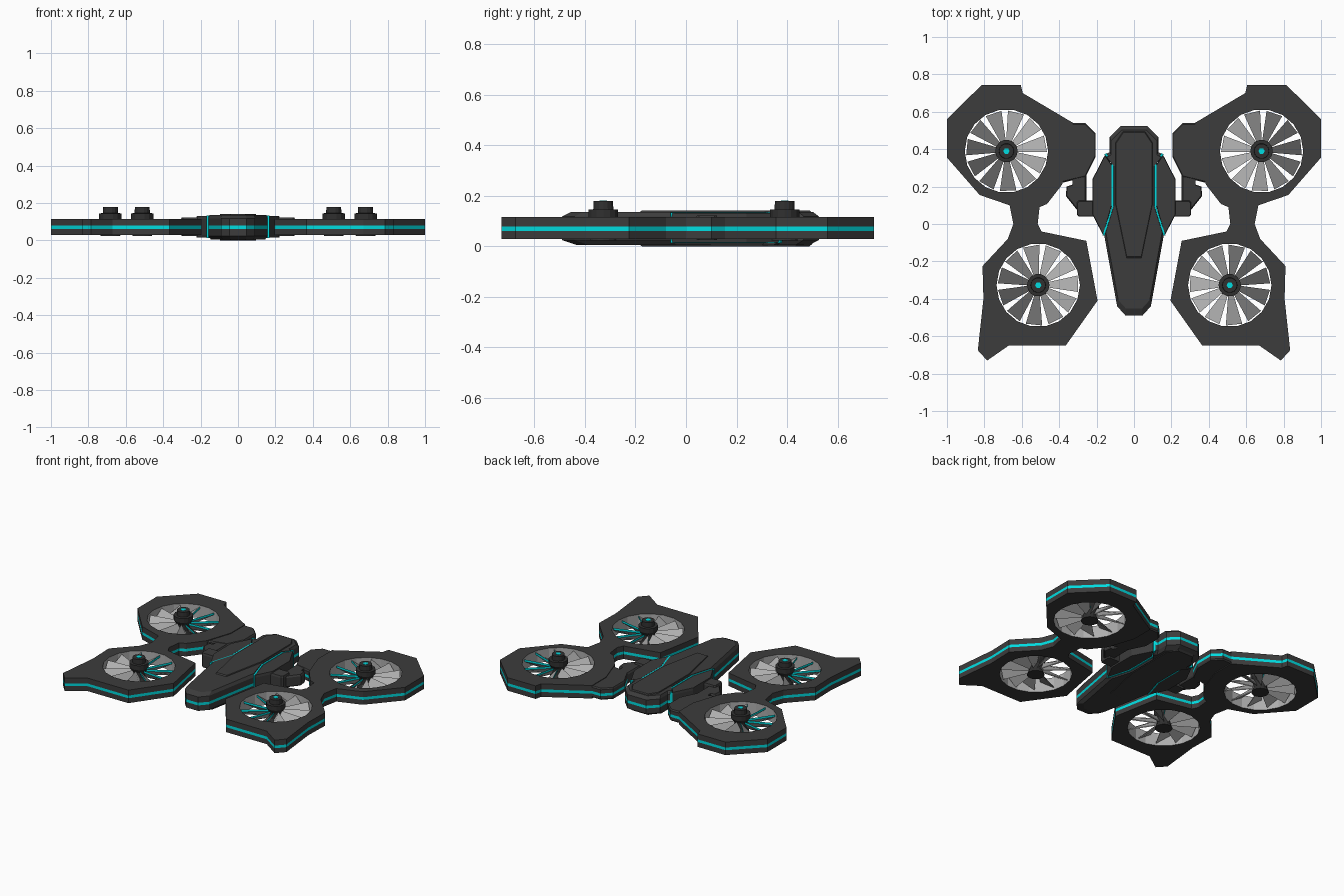
import bpy, bmesh, math

if "Cube" in bpy.data.objects:
    bpy.data.objects.remove(bpy.data.objects["Cube"])

def material(name, rgb):
    m = bpy.data.materials.new(name)
    m.diffuse_color = (*rgb, 1)
    m.use_nodes = True
    m.node_tree.nodes["Principled BSDF"].inputs["Base Color"].default_value = m.diffuse_color
    return m

DARK = material("charcoal", (0.045, 0.045, 0.045))
HUBC = material("black_grey", (0.03, 0.03, 0.03))
GREY = material("light_grey", (0.43, 0.43, 0.43))
CYAN = material("cyan", (0.0, 0.72, 0.75))

def finish(bm, name, mats):
    bmesh.ops.recalc_face_normals(bm, faces=bm.faces)
    me = bpy.data.meshes.new(name)
    bm.to_mesh(me)
    bm.free()
    for m in mats:
        me.materials.append(m)
    ob = bpy.data.objects.new(name, me)
    bpy.context.collection.objects.link(ob)
    return ob

def prism(name, outline, levels, mats, holes=(), stripe=None, s=1):
    """Stack an outline through (z, scale) levels; holes get material 2, the stripe layer material 1."""
    bm = bmesh.new()
    cx = sum(p[0] for p in outline) / len(outline)
    cy = sum(p[1] for p in outline) / len(outline)
    ends = ([], [])
    for li, loop in enumerate([outline, *holes]):
        rings = [[bm.verts.new((s * (cx + (x - cx) * k), cy + (y - cy) * k, z)) for x, y in loop]
                 for z, k in levels]
        n = len(loop)
        for j in range(len(rings) - 1):
            a, b = rings[j], rings[j + 1]
            for i in range(n):
                f = bm.faces.new((a[i], a[(i + 1) % n], b[(i + 1) % n], b[i]))
                f.material_index = 2 if li else (1 if j == stripe else 0)
        for e, ring in zip(ends, (rings[0], rings[-1])):
            e += [bm.edges.get((ring[i], ring[(i + 1) % n])) for i in range(n)]
    for e in ends:
        bmesh.ops.triangle_fill(bm, edges=e, use_beauty=True)
    return finish(bm, name, mats)

def circle(cx, cy, r, n):
    return [(cx + r * math.cos(2 * math.pi * i / n), cy + r * math.sin(2 * math.pi * i / n)) for i in range(n)]

def fan_blades(name, cx, cy, s, turn, count=11):
    """Pitched tapered blades with a cyan leading edge."""
    bm = bmesh.new()
    for i in range(count):
        a = turn + 2 * math.pi * i / count
        sections = []
        for r, w, dz in ((0.045, 0.013, 0.02), (0.212, 0.044, 0.028)):
            sec = []
            for t, z in ((-w, 0.066 - dz), (w, 0.066 + dz), (w, 0.08 + dz), (-w, 0.08 - dz + -0.008)):
                x = cx + r * math.cos(a) - t * math.sin(a)
                y = cy + r * math.sin(a) + t * math.cos(a)
                sec.append(bm.verts.new((s * x, y, z)))
            sections.append(sec)
        p, q = sections
        for j in range(4):
            k = (j + 1) % 4
            f = bm.faces.new((p[j], p[k], q[k], q[j]))
            f.material_index = 1 if j == 1 else 0
        bm.faces.new(p)
        bm.faces.new(q)
    return finish(bm, name, [GREY, CYAN])

FRAME = [(1.0, .56), (.815, .743), (.605, .743), (.595, .70), (.325, .54), (.325, .39), (.385, .21),
         (.465, .107), (.505, .09), (.515, 0), (.495, -.04), (.255, -.09), (.195, -.41), (.365, -.65),
         (.67, -.65), (.785, -.73), (.835, -.675), (.805, -.40), (.81, -.225), (.675, -.08),
         (.645, 0), (.665, .10), (.825, .155), (1.0, .355)]
FANS = [("rear", .682, .39, .1), ("front", .512, -.327, .25)]
BAND = [(.028, 1), (.061, 1), (.079, 1), (.116, 1)]

for side, s in (("right", 1), ("left", -1)):
    # Double duct frame with cyan side band
    prism(side + "_duct_frame", FRAME, BAND, [DARK, CYAN, GREY],
          [circle(x, y, .223, 18) for _, x, y, _ in FANS], 1, s)
    # Fans
    for pos, x, y, turn in FANS:
        tag = side + "_" + pos
        fan_blades(tag + "_fan_blades", x, y, s, turn)
        prism(tag + "_fan_hub", circle(x, y, .06, 14),
              [(.023, .9), (.05, .72), (.09, .72), (.115, 1), (.145, 1), (.146, .68), (.178, .66)], [HUBC], s=s)
        prism(tag + "_hub_cap", circle(x, y, .017, 6), [(.177, 1), (.18, 1)], [CYAN], s=s)
    # Bracket, hinge link and arm joining the frame to the body
    prism(side + "_bracket", [(.33, .54), (.26, .54), (.205, .485), (.205, .36), (.26, .25), (.385, .22), (.33, .39)],
          [(.034, .95), (.042, 1), (.061, 1), (.079, 1), (.104, 1), (.112, .95)], [DARK, CYAN], stripe=2, s=s)
    prism(side + "_hinge_link", [(.33, .26), (.255, .26), (.255, .11), (.305, .075), (.365, .15), (.36, .2), (.33, .21)],
          [(.035, .9), (.045, 1), (.1, 1), (.11, .9)], [DARK], s=s)
    prism(side + "_arm", [(.2, .125), (.295, .125), (.305, .115), (.305, .05), (.295, .04), (.2, .04)],
          [(.025, .92), (.035, 1), (.11, 1), (.122, .92)], [DARK], s=s)
    # Body side panel and glowing seam
    prism(side + "_side_panel", [(.155, .37), (.222, .24), (.222, .05), (.165, -.06), (.12, .095), (.12, .32)],
          [(.015, .97), (.03, 1), (.115, 1), (.131, .97)], [DARK], s=s)
    prism(side + "_seam", [(.158, .372), (.119, .322), (.119, .095), (.168, -.062), (.157, -.06), (.109, .095),
                           (.109, .322), (.148, .38)], [(.012, 1), (.1325, 1)], [CYAN], s=s)

# Central body with cyan band
half = [(.07, .525), (.13, .465), (.13, .385), (.155, .37), (.114, .32), (.114, .095), (.16, -.055),
        (.09, -.44), (.045, -.49)]
body = half + [(-x, y) for x, y in reversed(half)]
prism("body", body, [(.004, .9), (.024, 1), (.061, 1), (.079, 1), (.118, 1), (.136, .94)],
      [DARK, CYAN], stripe=2)

# Raised spine and belly plates
spine = [(.06, .5), (.1, .44), (.1, .1), (.04, -.19)]
spine += [(-x, y) for x, y in reversed(spine)]
prism("spine_plate", spine, [(.13, 1), (.142, .96)], [DARK])
prism("belly_plate", spine, [(0, .96), (.01, 1)], [DARK])
